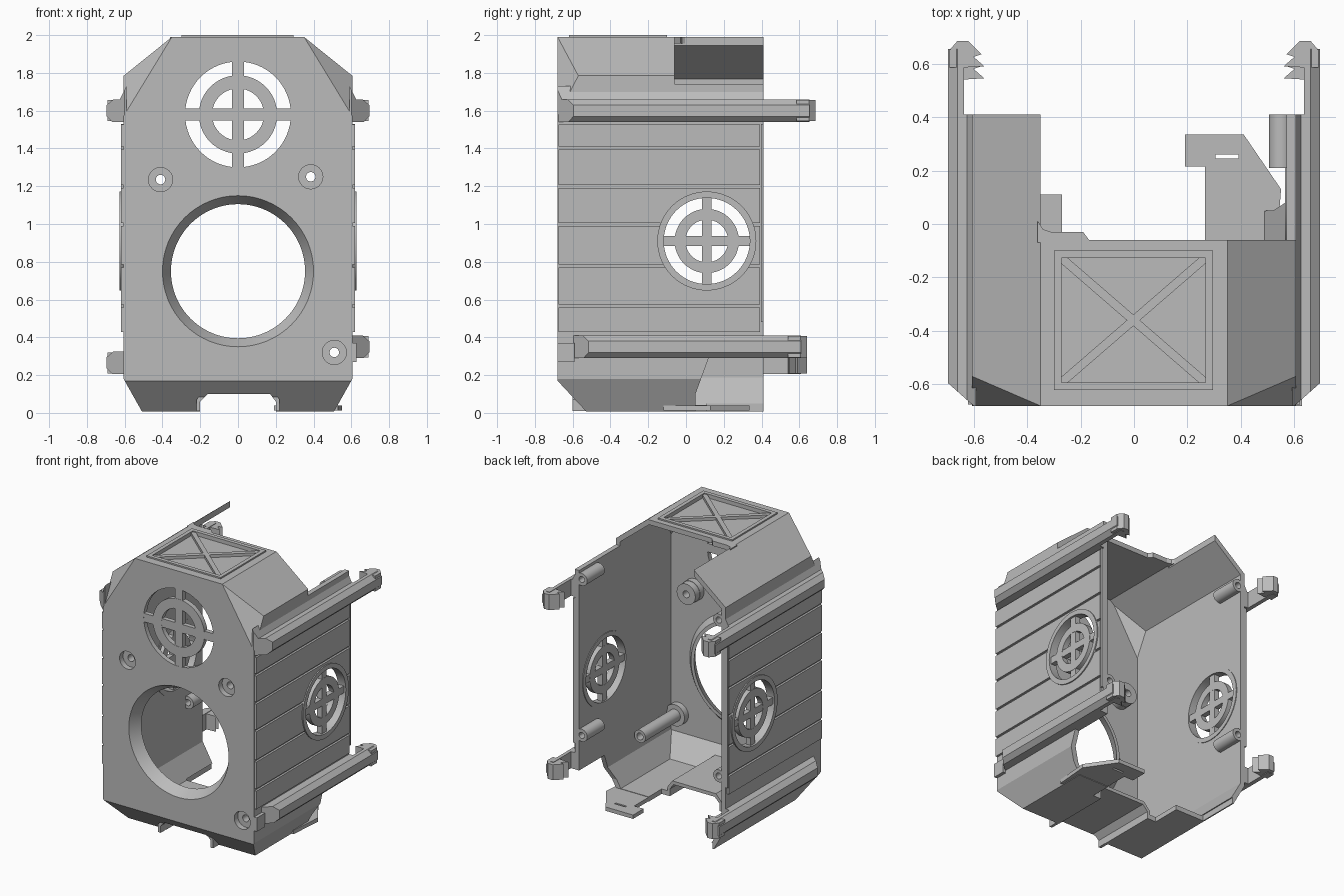
import bpy, bmesh, math
from mathutils import Vector

cube = bpy.data.objects.get("Cube")
if cube:
    bpy.data.objects.remove(cube)

grey = bpy.data.materials.new("plain_grey")
grey.use_nodes = True
grey.diffuse_color = (0.5, 0.5, 0.5, 1)
grey.node_tree.nodes["Principled BSDF"].inputs["Base Color"].default_value = (0.5, 0.5, 0.5, 1)

FRONT, BACK, WALL, T = -0.68, 0.41, 0.605, 0.035


def finish(name, bm, side=1, smooth=False):
    for v in bm.verts:
        v.co.x *= side
    bmesh.ops.recalc_face_normals(bm, faces=bm.faces)
    mesh = bpy.data.meshes.new(name)
    bm.to_mesh(mesh)
    bm.free()
    mesh.materials.append(grey)
    ob = bpy.data.objects.new(name, mesh)
    bpy.context.collection.objects.link(ob)
    if smooth:
        activate(ob)
        bpy.ops.object.shade_smooth_by_angle(angle=math.radians(30))
    return ob


def activate(ob):
    bpy.ops.object.select_all(action='DESELECT')
    ob.select_set(True)
    bpy.context.view_layer.objects.active = ob


def place(axis, u, v, t):
    return {'X': (t, u, v), 'Y': (u, t, v), 'Z': (u, v, t)}[axis]


def prism(name, pts, axis, a, b, side=1, planes=()):
    """Extrude a flat outline along an axis, then trim it by planes."""
    bm = bmesh.new()
    ends = [[bm.verts.new(place(axis, u, v, t)) for u, v in pts] for t in (a, b)]
    n = len(pts)
    for end in ends:
        bm.faces.new(end)
    for i in range(n):
        j = (i + 1) % n
        bm.faces.new((ends[0][i], ends[0][j], ends[1][j], ends[1][i]))
    for point, normal in planes:
        cut = bmesh.ops.bisect_plane(bm, geom=bm.verts[:] + bm.edges[:] + bm.faces[:], dist=1e-5,
                                     plane_co=point, plane_no=normal, clear_outer=True)
        edges = [e for e in cut['geom_cut'] if isinstance(e, bmesh.types.BMEdge)]
        if edges:
            bmesh.ops.edgenet_fill(bm, edges=edges)
    return finish(name, bm, side)


def box(name, x, y, z, side=1):
    return prism(name, [(x[0], y[0]), (x[1], y[0]), (x[1], y[1]), (x[0], y[1])], 'Z', *z, side)


def circle(c, r, n=64):
    return [(c[0] + r * math.cos(k * math.tau / n), c[1] + r * math.sin(k * math.tau / n)) for k in range(n)]


def ring(name, profile, c, axis, side=1, n=64):
    """Turn a closed (radius, along-axis) profile about an axis."""
    bm = bmesh.new()
    loops = [[bm.verts.new(place(axis, u, v, t)) for u, v in circle(c, r, n)] for r, t in profile]
    for i, a in enumerate(loops):
        b = loops[(i + 1) % len(loops)]
        for k in range(n):
            j = (k + 1) % n
            bm.faces.new((a[k], a[j], b[j], b[k]))
    return finish(name, bm, side, True)


def flat_ring(name, r0, r1, t0, t1, c, axis, side=1):
    return ring(name, [(r0, t0), (r1, t0), (r1, t1), (r0, t1)], c, axis, side)


def subtract(ob, *cutters):
    for cutter in cutters:
        mod = ob.modifiers.new("cut", 'BOOLEAN')
        mod.operation, mod.solver, mod.object = 'DIFFERENCE', 'EXACT', cutter
        activate(ob)
        bpy.ops.object.modifier_apply(modifier=mod.name)


def drop(*obs):
    for ob in obs:
        bpy.data.objects.remove(ob)


def grille(name, c, r, axis, t0, t1, side=1):
    """Middle ring and cross bars of a round vent."""
    flat_ring(name + "_ring", 0.49 * r, 0.74 * r, t0, t1, c, axis, side)
    w, e = 0.11 * r, 1.04 * r
    for tag, a, b in (("across", e, w), ("upright", w, e)):
        pts = [(c[0] + i * a, c[1] + j * b) for i, j in ((-1, -1), (1, -1), (1, 1), (-1, 1))]
        prism(name + "_bar_" + tag, pts, axis, t0 + 0.001, t1 - 0.001, side)


# Main shell: a box trimmed by planes, hollowed by the same form moved inwards
a, b, c = Vector((0.35, FRONT, 1.99)), Vector((0.6, FRONT, 1.58)), Vector((WALL, -0.57, 1.785))
corner = (c - b).cross(a - b).normalized()
planes = [(Vector((0, FRONT, 0.17)), Vector((0, -0.15, -0.14)).normalized())]
for s in (1, -1):
    for p, nrm in ((a, Vector((0.205, 0, 0.255)).normalized()), (b, corner),
                   (Vector((0.6, 0, 0.17)), Vector((0.16, 0, -0.09)).normalized())):
        planes.append((Vector((p.x * s, p.y, p.z)), Vector((nrm.x * s, nrm.y, nrm.z))))


def body(name, t, back):
    x, lo, hi = WALL - t, 0.008 + t, 1.99 - t
    return prism(name, [(-x, lo), (x, lo), (x, hi), (-x, hi)], 'Y', FRONT + t, back,
                 planes=[(p - n * t, n) for p, n in planes])


shell = body("shell", 0, BACK)
bolts = [("bolt_boss_upper_right", (-0.41, 1.235), -0.55), ("bolt_boss_upper_left", (0.385, 1.25), -0.55),
         ("bolt_tube_lower_left", (0.51, 0.32), -0.2)]
VENT, TOP_VENT, HOLE = (0.11, 0.91), (0, 1.58), (0, 0.75)
cutters = [
    body("hollow", T, 0.6),
    box("roof_gap", (-0.35, 1), (-0.06, 1), (1.74, 3)),
    box("roof_recess", (-0.3, 0.295), (-0.62, -0.1), (1.972, 3)),
    prism("channel", [(-0.2, -1), (0.2, -1), (0.2, 0.06), (0.17, 0.1), (-0.16, 0.1), (-0.2, 0.06)], 'Y', -1, 1),
    box("floor_gap", (-0.27, 0.265), (-0.1, 1), (-1, 0.3)),
    box("floor_gap_right", (-0.5, 0), (0.11, 1), (-1, 0.05)),
    prism("side_gap", [(0.04, -1), (0.05, 0.1), (0.12, 0.29), (1, 0.29), (1, -1)], 'X', 0.2, 1),
    prism("main_hole", circle(HOLE, 0.4), 'Y', -1, -0.5),
    prism("front_vent_hole", circle(TOP_VENT, 0.28), 'Y', -1, -0.5),
    prism("side_vent_hole", circle(VENT, 0.245), 'X', -1, 1),
] + [prism("bolt_hole", circle(p, 0.066, 32), 'Y', -1, -0.5) for _, p, _ in bolts]
subtract(shell, *cutters)
drop(*cutters)

# Front: tapered collar, vent and bolt bosses
ring("front_collar", [(0.4, FRONT), (0.355, -0.6), (0.38, -0.6), (0.425, -0.65), (0.402, FRONT)], HOLE, 'Y', n=96)
grille("front_vent", TOP_VENT, 0.28, 'Y', FRONT, FRONT + T)
for name, p, end in bolts:
    ring(name, [(0.064, FRONT), (0.064, -0.64), (0.025, -0.64), (0.025, end), (0.045 if end > -0.5 else 0.075, end),
                (0.045 if end > -0.5 else 0.075, -0.6), (0.078, -0.6), (0.078, -0.66), (0.066, FRONT)], p, 'Y', n=32)

# Roof: raised frame with a diagonal cross, and its back edge
x0, x1, y0, y1, zr = -0.3, 0.295, -0.62, -0.1, (1.965, 2.0)
for name, x, y in (("front", (x0, x1), (y0, y0 + 0.028)), ("back", (x0, x1), (y1 - 0.028, y1)),
                   ("right", (x0, x0 + 0.028), (y0, y1)), ("left", (x1 - 0.028, x1), (y0, y1))):
    box("roof_frame_" + name, x, y, zr)
for s in (1, -1):
    p, q = Vector((x0 + 0.02, -0.36 - s * 0.24)), Vector((x1 - 0.02, -0.36 + s * 0.24))
    w = (q - p).orthogonal().normalized() * 0.016
    prism("roof_cross_bar", [p + w, q + w, q - w, p - w], 'Z', 1.965, 1.993)
prism("roof_back_lip", [(-0.36, -0.07), (-0.36, 0.01), (-0.34, -0.02), (-0.31, -0.03), (-0.19, -0.03), (-0.16, -0.07)],
      'Z', 1.955, 1.99)

# Floor: raised channel and slotted tab
prism("floor_channel", [(-0.22, 0.01), (-0.2, 0.01), (-0.2, 0.06), (-0.16, 0.1), (0.17, 0.1), (0.2, 0.06), (0.2, 0.01),
                        (0.22, 0.01), (0.22, 0.07), (0.18, 0.125), (-0.17, 0.125), (-0.22, 0.07)], 'Y', -0.6, -0.1)
tab = prism("floor_tab", [(0.265, -0.12), (0.265, 0.215), (0.19, 0.215), (0.19, 0.335), (0.41, 0.335), (0.55, 0.13),
                          (0.53, -0.12)], 'Z', 0.012, 0.04)
slot = box("slot", (0.305, 0.39), (0.245, 0.26), (-1, 1))
subtract(tab, slot)
drop(slot)

# Sides: planks, vents, rails with hooks, and screw tubes
GROOVES = [0.42, 0.567, 0.778, 0.998, 1.198, 1.402, 1.535]
for side, tag in ((1, "left"), (-1, "right")):
    vent_cut = prism("vent_cut", circle(VENT, 0.25), 'X', -1, 1)
    for i, (lo, hi) in enumerate(zip(GROOVES, GROOVES[1:])):
        plank = box(f"{tag}_plank_{i + 1}", (0.59, 0.62), (FRONT + 0.005, 0.392), (lo + 0.008, hi - 0.008), side)
        subtract(plank, vent_cut)
    drop(vent_cut)
    box(tag + "_edge_strip", (0.59, 0.62), (0.396, BACK), (0.48, 1.53), side)
    flat_ring(tag + "_vent_rim", 0.228, 0.262, 0.565, 0.628, VENT, 'X', side)
    grille(tag + "_vent", VENT, 0.23, 'X', 0.575, 0.615, side)
    low = 0.29 if side == 1 else 0.205
    for level, z, start, tip, flare in (("upper", 1.54, FRONT, 0.685, 0.07), ("lower", low, -0.6, 0.64, 0)):
        outer = [(0.66, z + 0.12), (0.695, z + 0.09), (0.695, z + 0.03), (0.665, z)]
        bevel = [(Vector((0.6, start, 0)), Vector((0.08, -0.09, 0)).normalized())]
        prism(f"{tag}_{level}_rail", [(0.59, z), (0.59, z + 0.12 + flare), (0.625, z + 0.12)] + outer,
              'Y', start, BACK, side, bevel)
        prism(f"{tag}_{level}_arm", [(0.635, z), (0.635, z + 0.12)] + outer, 'Y', BACK, tip - 0.03, side)
        prism(f"{tag}_{level}_hook", [(0.64, tip - 0.1), (0.56, tip - 0.095), (0.6, tip - 0.06), (0.57, tip - 0.05),
              (0.62, tip), (0.66, tip), (0.69, tip - 0.035), (0.69, tip - 0.1)], 'Z', z + 0.004, z + 0.116, side)
    for level, z in (("upper", 1.68), ("lower", 0.55)):
        ring(f"{tag}_{level}_screw_tube", [(0.022, 0.21), (0.045, 0.21), (0.045, BACK), (0.022, BACK)],
             (0.55 * side, z), 'Y', n=32)
box("left_corner_block", (0.59, 0.628), (FRONT, -0.59), (0.27, 0.37))
